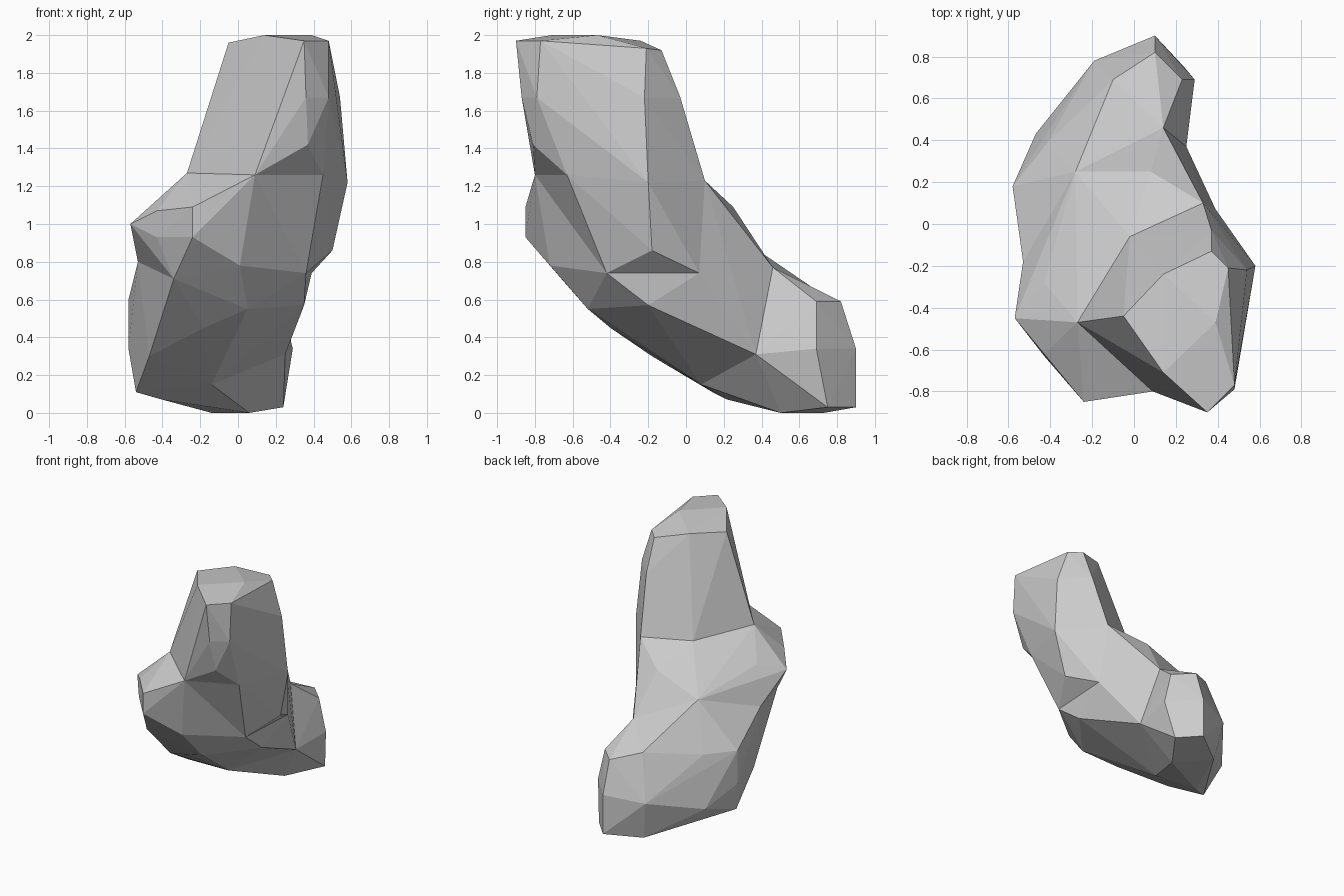
import bpy, bmesh

if "Cube" in bpy.data.objects:
    bpy.data.objects.remove(bpy.data.objects["Cube"])

# Key corners of each section of the leaning boulder
crown = [(.35, -.90, 1.97), (.48, -.77, 1.97), (.45, -.21, 1.93), (.37, -.13, 1.92),
         (.14, -.24, 1.97), (-.05, -.44, 1.96), (.14, -.71, 2.0), (.39, -.47, 2.0),
         (.54, -.22, 1.67), (.36, -.87, 1.67), (.48, -.79, 1.67), (.37, -.81, 1.42),
         (.37, -.03, 1.67), (-.13, -.46, 1.67)]
shoulder_left = [(.09, -.80, 1.26), (-.02, -.06, 1.23), (-.27, -.47, 1.27)]
shoulder_right = [(.45, -.63, 1.26), (.58, -.20, 1.22), (.33, .10, 1.23)]
bump = [(-.57, -.45, 1.0), (-.43, -.28, 1.07), (-.43, -.62, 1.07), (-.24, -.85, 1.09),
        (-.24, -.85, .93), (-.43, -.63, .93)]
waist_front = [(.01, -.72, .78), (-.34, -.66, .71)]
waist_back = [(.08, .25, 1.09), (-.28, .25, .95), (-.53, -.18, .80)]
waist_right = [(.36, -.42, .74), (.39, .07, .74)]
hip = [(.50, -.18, .86)]
belly = [(.05, -.52, .55), (-.18, -.40, .45), (.35, -.20, .57)]
back = [(.14, .46, .77), (.25, .37, .31), (-.42, .38, .60)]
haunch = [(-.58, .18, .60), (-.58, .18, .34), (-.47, -.18, .30),
          (-.14, .08, .15), (-.54, .14, .11)]
foot_top = [(-.10, .69, .65)]
foot = [(.06, .50, 0), (-.14, .73, 0), (.24, .75, .03), (.10, .90, .03), (.10, .90, .34),
        (.29, .69, .34), (.23, .69, .59), (.10, .82, .59),
        (-.19, .78, .30), (-.47, .43, .20), (-.40, .22, .07)]


def hull(name, points):
    bm = bmesh.new()
    for p in points:
        bm.verts.new(p)
    bmesh.ops.convex_hull(bm, input=bm.verts)
    loose = [v for v in bm.verts if not v.link_faces]
    bmesh.ops.delete(bm, geom=loose, context='VERTS')
    bmesh.ops.recalc_face_normals(bm, faces=bm.faces)
    mesh = bpy.data.meshes.new(name)
    bm.to_mesh(mesh)
    bm.free()
    ob = bpy.data.objects.new(name, mesh)
    bpy.context.collection.objects.link(ob)
    return ob


# Faceted chunks, each spanning neighbouring sections
shoulder = shoulder_left + shoulder_right
waist = waist_front + waist_back + waist_right
boulder = hull("boulder", shoulder + waist_back + waist_right + hip)
chunks = [hull("upper_chunk", crown + shoulder),
          hull("bump_chunk", shoulder_left + bump + waist_front + waist_back),
          hull("front_chunk", shoulder_left + waist),
          hull("lower_chunk", waist + belly + back + haunch),
          hull("back_slope", shoulder_right[2:] + waist_back[:2] + waist_right[1:] + back),
          hull("back_saddle", waist_back[1:] + back + haunch + foot_top),
          hull("foot_chunk", back + haunch + foot_top + foot)]

# Fuse the chunks into one rock
bpy.context.view_layer.objects.active = boulder
for chunk in chunks:
    mod = boulder.modifiers.new("fuse", 'BOOLEAN')
    mod.operation = 'UNION'
    mod.solver = 'EXACT'
    mod.object = chunk
    bpy.ops.object.modifier_apply(modifier=mod.name)
    bpy.data.objects.remove(chunk, do_unlink=True)
